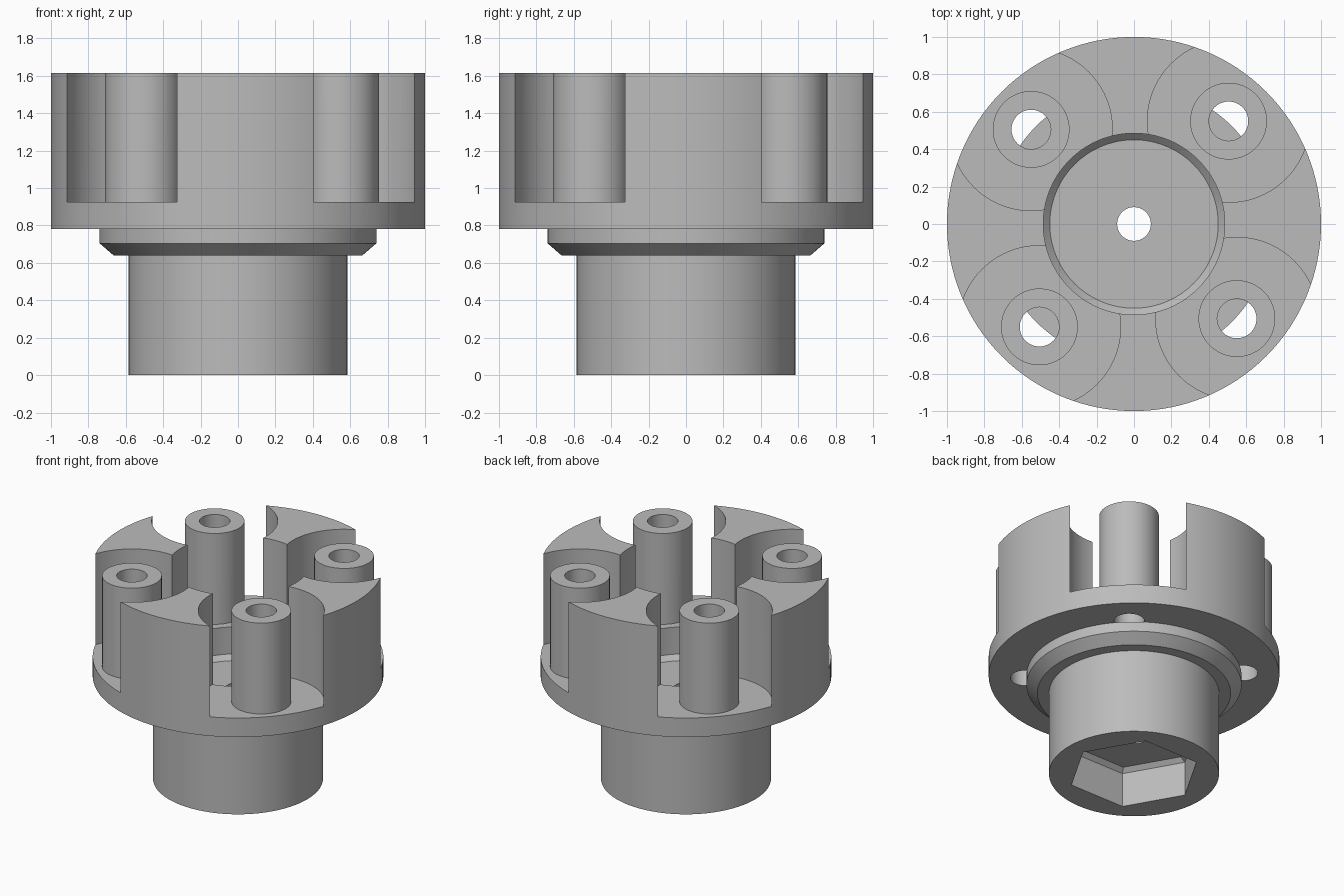
import bpy, bmesh, math

if "Cube" in bpy.data.objects:
    bpy.data.objects.remove(bpy.data.objects["Cube"])

SEG = 128
steel = bpy.data.materials.new("plain_grey")
steel.diffuse_color = (0.5, 0.5, 0.5, 1)
steel.use_nodes = True
steel.node_tree.nodes["Principled BSDF"].inputs["Base Color"].default_value = steel.diffuse_color


def lathe(name, profile, centre=(0, 0), seg=SEG, closed=False):
    """Spin (radius, z) points about a vertical axis; open profiles get end caps."""
    bm = bmesh.new()
    rings = []
    for r, z in profile:
        rings.append([bm.verts.new((centre[0] + r * math.cos(2 * math.pi * i / seg),
                                    centre[1] + r * math.sin(2 * math.pi * i / seg), z))
                      for i in range(seg)])
    pairs = list(zip(rings, rings[1:]))
    if closed:
        pairs.append((rings[-1], rings[0]))
    else:
        bm.faces.new(rings[0])
        bm.faces.new(rings[-1])
    for a, b in pairs:
        for i in range(seg):
            j = (i + 1) % seg
            bm.faces.new((a[i], a[j], b[j], b[i]))
    bmesh.ops.recalc_face_normals(bm, faces=bm.faces)
    mesh = bpy.data.meshes.new(name)
    bm.to_mesh(mesh)
    bm.free()
    ob = bpy.data.objects.new(name, mesh)
    bpy.context.collection.objects.link(ob)
    mesh.materials.append(steel)
    return ob


def cut(target, cutter):
    """Subtract the cutter, then remove it."""
    mod = target.modifiers.new("cut", 'BOOLEAN')
    mod.operation = 'DIFFERENCE'
    mod.solver = 'EXACT'
    mod.object = cutter
    bpy.context.view_layer.objects.active = target
    bpy.ops.object.modifier_apply(modifier=mod.name)
    bpy.data.objects.remove(cutter)


# Turned body: hub, chamfered collar, flange, stepped bore and centre hole
hub = lathe("coupling_hub", [
    (0.585, 0), (0.585, 0.64), (0.665, 0.64), (0.74, 0.705), (0.74, 0.78),
    (1, 0.78), (1, 1.615), (0.485, 1.615), (0.485, 0.72), (0.45, 0.685),
    (0.09, 0.685), (0.09, 0)], closed=True)

# Hexagonal socket with a tapered end
cut(hub, lathe("hex_socket", [(0.457, -0.1), (0.457, 0.26), (0.42, 0.29)], seg=6))

# Four round pockets, each leaving a drilled post in the middle
for k in range(4):
    a = math.radians(47.4 + 90 * k)
    c = (0.747 * math.cos(a), 0.747 * math.sin(a))
    cut(hub, lathe("pocket", [(0.205, 0.925), (0.434, 0.925), (0.434, 1.8), (0.205, 1.8)],
                   c, 96, closed=True))
    cut(hub, lathe("bolt_hole", [(0.105, 0.78), (0.105, 1.8)], c, 64))

# Open the bolt holes below the flange, outside the collar only
for k in range(4):
    a = math.radians(47.4 + 90 * k)
    c = (0.747 * math.cos(a), 0.747 * math.sin(a))
    drill = lathe("bolt_hole_exit", [(0.105, 0.7), (0.105, 0.85)], c, 64)
    cut(drill, lathe("collar_guard", [(0.74, 0.6), (0.74, 0.78), (0.3, 0.78), (0.3, 0.6)],
                     closed=True))
    cut(hub, drill)

# Smooth round walls, crisp edges
bpy.ops.object.select_all(action='DESELECT')
hub.select_set(True)
bpy.context.view_layer.objects.active = hub
bpy.ops.object.shade_smooth_by_angle(angle=math.radians(25))
